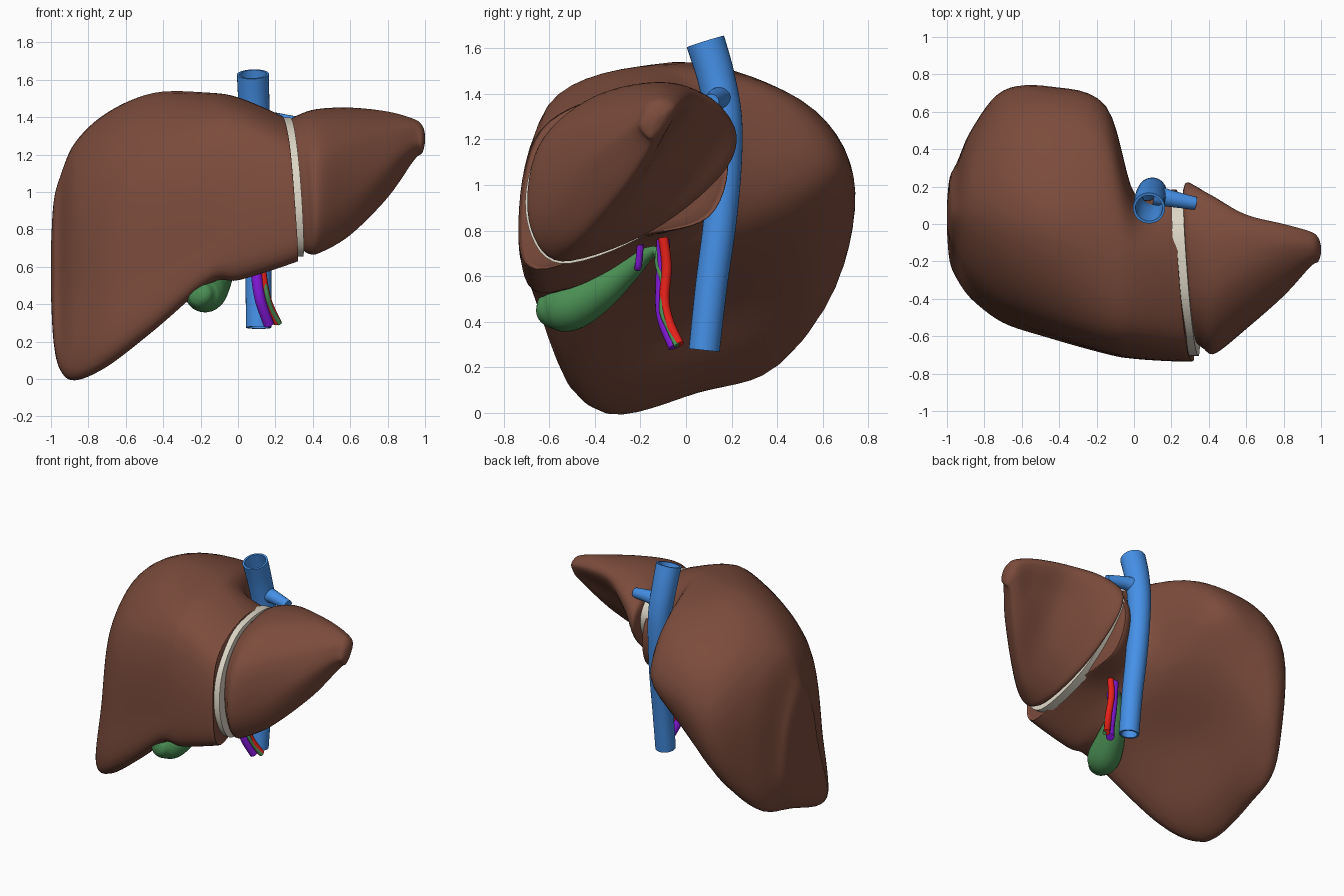
import bpy, bmesh
from math import cos, sin, pi
from mathutils import Vector as V

if "Cube" in bpy.data.objects:
    bpy.data.objects.remove(bpy.data.objects["Cube"])


def material(name, rgb):
    m = bpy.data.materials.new(name)
    m.diffuse_color = (*rgb, 1)
    m.use_nodes = True
    m.node_tree.nodes["Principled BSDF"].inputs["Base Color"].default_value = m.diffuse_color
    return m


BROWN = material("liver_brown", (0.2, 0.072, 0.045))
BLUE = material("vein_blue", (0.06, 0.28, 0.8))
CREAM = material("ligament_cream", (0.72, 0.67, 0.56))
GREEN = material("bile_green", (0.07, 0.28, 0.09))
RED = material("artery_red", (0.8, 0.015, 0.01))
PURPLE = material("portal_purple", (0.25, 0.01, 0.75))


def spline(pts, n, closed=False):
    """Smooth curve through the points, n steps per span."""
    c, out = len(pts), []
    get = (lambda i: pts[i % c]) if closed else (lambda i: pts[max(0, min(c - 1, i))])
    for i in range(c if closed else c - 1):
        a, b, d, e = (get(i + k) for k in (-1, 0, 1, 2))
        for j in range(n):
            t = j / n
            out.append(0.5 * (2 * b + (d - a) * t + (2 * a - 5 * b + 4 * d - e) * t * t
                              + (3 * b - a - 3 * d + e) * t ** 3))
    if not closed:
        out.append(pts[-1].copy())
    return out


def skin(name, rings, mat, ends=True, loop=False, angle=50):
    """Join rings of points into a smooth surface."""
    bm = bmesh.new()
    rows = [[bm.verts.new(p) for p in r] for r in rings]
    n = len(rows[0])
    pairs = list(zip(rows, rows[1:])) + ([(rows[-1], rows[0])] if loop else [])
    for a, b in pairs:
        for i in range(n):
            bm.faces.new((a[i], a[(i + 1) % n], b[(i + 1) % n], b[i]))
    if ends and not loop:
        for r in (rows[0], rows[-1]):
            mid = bm.verts.new(sum((v.co for v in r), V((0, 0, 0))) / n)
            for i in range(n):
                bm.faces.new((r[i], r[(i + 1) % n], mid))
    bmesh.ops.recalc_face_normals(bm, faces=bm.faces)
    me = bpy.data.meshes.new(name)
    bm.to_mesh(me)
    bm.free()
    me.materials.append(mat)
    ob = bpy.data.objects.new(name, me)
    bpy.context.collection.objects.link(ob)
    bpy.ops.object.select_all(action='DESELECT')
    ob.select_set(True)
    bpy.context.view_layer.objects.active = ob
    bpy.ops.object.shade_smooth_by_angle(angle=angle * pi / 180)
    return ob


def section(x, lean, yz):
    """Cross-section at x; lean tilts it along the fissure between the lobes."""
    return [V((x + lean * (-0.07 * y - 0.06 * (z - 1)), y, z))
            for y, z in zip(yz[::2], yz[1::2])]


def scaled(ring, s, dx):
    c = sum(ring, V((0, 0, 0))) / len(ring)
    return [c + (p - c) * s + V((dx * 1.0, 0, 0)) for p in ring]


def loft(name, secs, mat, steps=6):
    loops = [spline(s, 7, True) for s in secs]
    columns = [spline(list(col), steps) for col in zip(*loops)]
    return skin(name, list(zip(*columns)), mat)


def tube(name, pts, mat, sides=20, wall=0.0, n=8):
    """Tube along (x, y, z, radius) points; a wall makes it hollow."""
    path = spline([V(p) for p in pts], n)
    cen = [p.to_3d() for p in path]
    outer, inner = [], []
    side = None
    for i, c in enumerate(cen):
        t = (cen[min(i + 1, len(cen) - 1)] - cen[max(i - 1, 0)]).normalized()
        side = side or t.orthogonal()
        side = (side - t * side.dot(t)).normalized()
        up = t.cross(side)
        dirs = [side * cos(2 * pi * k / sides) + up * sin(2 * pi * k / sides)
                for k in range(sides)]
        outer.append([c + d * path[i].w for d in dirs])
        inner.append([c + d * (path[i].w - wall) for d in dirs])
    rings = outer + inner[::-1] if wall else outer
    return skin(name, rings, mat, loop=bool(wall))


# Right lobe: y,z outlines from the outer side to the fissure
# (bottom rim, front, upper front, top, upper back, back, lower back, underside)
right = [section(*s) for s in (
    (-0.95, 0, (-.28, .07, -.18, .50, -.10, .85, .05, 1.08, .20, .98, .30, .72, .30, .33, .05, .13)),
    (-0.87, 0, (-.375, .015, -.34, .50, -.24, 1.0, .05, 1.26, .35, 1.15, .50, .80, .42, .24, .05, .09)),
    (-0.70, 0, (-.475, .08, -.50, .50, -.39, 1.12, .02, 1.42, .50, 1.27, .71, .90, .58, .43, .05, .19)),
    (-0.45, 0, (-.54, .26, -.60, .60, -.50, 1.24, -.02, 1.53, .54, 1.34, .735, 1.0, .54, .64, .00, .45)),
    (-0.15, 0, (-.61, .51, -.69, .75, -.59, 1.34, -.12, 1.53, .40, 1.41, .63, 1.1, .40, .85, -.05, .65)),
    (0.01, 0, (-.64, .53, -.72, .80, -.61, 1.34, -.22, 1.5, .04, 1.42, .15, 1.15, .08, .88, -.20, .72)),
    (0.225, 1, (-.66, .62, -.735, .85, -.64, 1.25, -.3, 1.41, .0, 1.36, .18, 1.15, .10, .86, -.25, .76)),
)]
right[:0] = [scaled(right[0], s, d) for s, d in ((0.25, -0.05), (0.72, -0.036))]
right += [scaled(right[-1], 0.96, 0.018), scaled(right[-1], 0.85, 0.028)]
loft("right_lobe", right, BROWN)

# Left lobe: thin wedge narrowing to the side tip
left = [section(*s) for s in (
    (0.32, 1, (-.54, .67, -.66, .85, -.62, 1.15, -.40, 1.35, -.05, 1.40, .20, 1.28, .17, 1.07, -.15, .80)),
    (0.42, .3, (-.54, .675, -.685, .85, -.64, 1.18, -.4, 1.39, -.08, 1.44, .15, 1.34, .06, 1.12, -.22, .83)),
    (0.60, 0, (-.46, .77, -.56, .95, -.50, 1.24, -.30, 1.41, -.08, 1.45, .05, 1.38, -.06, 1.19, -.25, .93)),
    (0.80, 0, (-.30, .97, -.385, 1.12, -.33, 1.29, -.22, 1.39, -.09, 1.43, .0, 1.37, -.09, 1.22, -.18, 1.07)),
    (0.94, 0, (-.17, 1.17, -.23, 1.24, -.21, 1.32, -.17, 1.37, -.1, 1.39, -.04, 1.35, -.07, 1.27, -.12, 1.2)),
)]
left.insert(0, scaled(left[0], 0.93, -0.03))
left += [scaled(left[-1], s, d) for s, d in ((0.66, 0.045), (0.2, 0.06))]
loft("left_lobe", left, BROWN)

# Ligament: pale sheet in the gap between the lobes
LIG = (-.55, .655, -.70, .85, -.65, 1.15, -.41, 1.36, -.06, 1.39, .13, 1.27, .11, 1.08, -.15, .80)
loft("dividing_ligament", [section(x, 1, LIG) for x in (.225, .255, .29)], CREAM, 2)

# Great vein with open ends and its side branch
tube("main_vein", [(.11, .08, .275, .068), (.11, .11, .55, .07), (.105, .15, .85, .073),
                   (.10, .17, 1.1, .075), (.095, .165, 1.3, .08), (.085, .13, 1.48, .083),
                   (.08, .085, 1.63, .086)], BLUE, 32, 0.014)
tube("vein_branch", [(.11, .155, 1.38, .055), (.2, .135, 1.38, .045), (.33, .11, 1.365, .035)], BLUE)

# Gallbladder and bile ducts
tube("gallbladder", [(-.20, -.655, .455, .015), (-.198, -.64, .455, .055), (-.195, -.59, .458, .09),
                     (-.17, -.51, .47, .11), (-.125, -.39, .535, .094), (-.07, -.27, .62, .062),
                     (-.01, -.18, .69, .034), (.04, -.13, .71, .018), (.09, -.125, .66, .014)],
     GREEN, 28)
tube("bile_duct", [(.09, -.11, .76, .013), (.10, -.125, .66, .013), (.13, -.10, .57, .013),
                   (.155, -.105, .45, .013), (.18, -.075, .37, .013), (.223, -.04, .295, .013)],
     GREEN, 12)

# Portal vein and liver artery
tube("portal_vein", [(.09, -.10, .76, .03), (.095, -.10, .66, .03), (.10, -.105, .55, .03),
                     (.12, -.10, .42, .029), (.165, -.05, .29, .028)], PURPLE, 18)
tube("portal_branch", [(-.03, -.215, .66, .015), (.02, -.21, .64, .015), (.05, -.20, .74, .015)],
     PURPLE, 14)
tube("liver_artery", [(.12, -.10, .77, .022), (.125, -.085, .64, .022), (.14, -.095, .50, .022),
                      (.165, -.075, .40, .022), (.212, -.03, .30, .022)], RED, 16)
